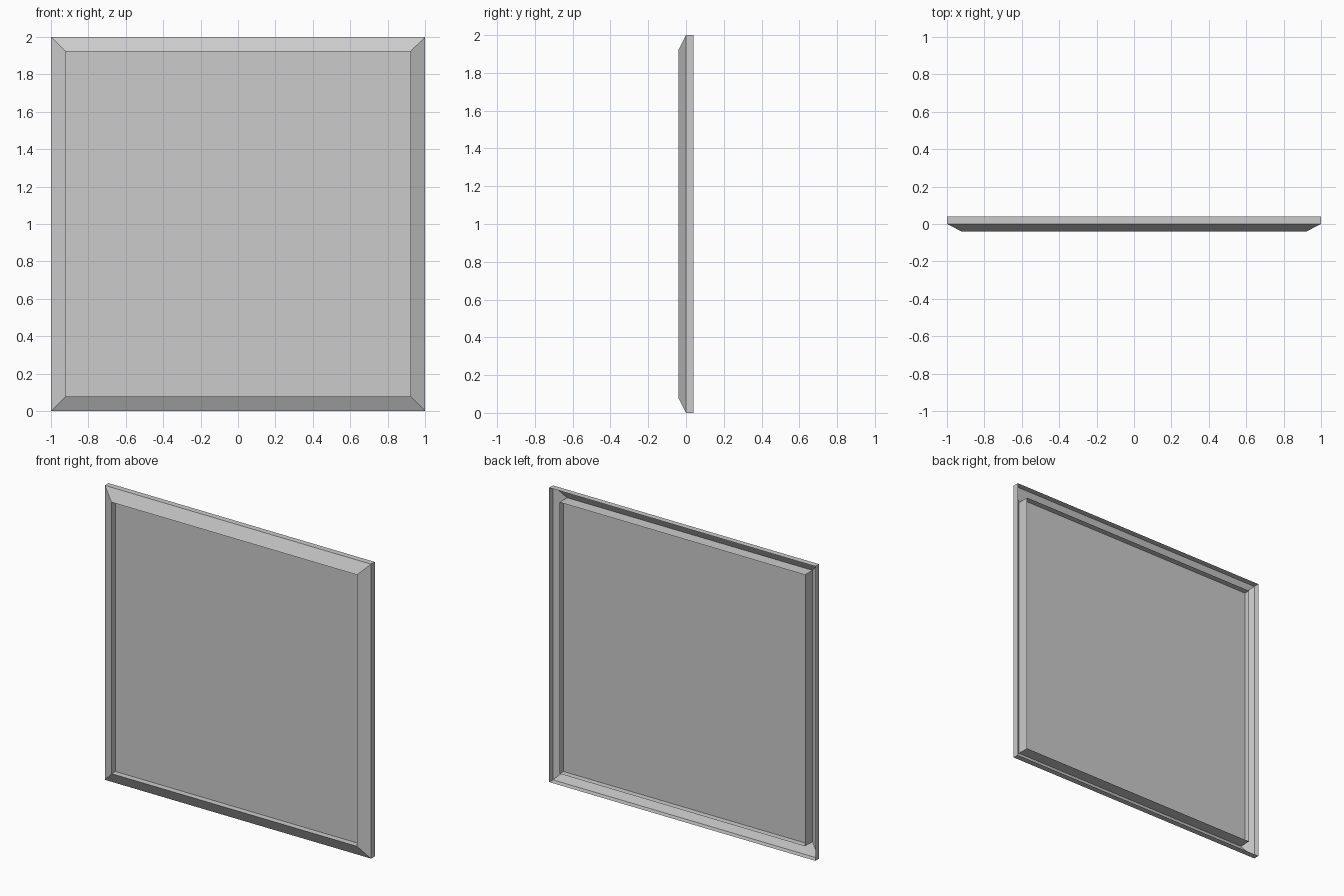
import bpy, bmesh

if "Cube" in bpy.data.objects:
    bpy.data.objects.remove(bpy.data.objects["Cube"])

INNER = 0.922   # half size of the opening


def mesh_object(name, bm):
    mesh = bpy.data.meshes.new(name)
    bm.to_mesh(mesh)
    bm.free()
    obj = bpy.data.objects.new(name, mesh)
    bpy.context.collection.objects.link(obj)
    return obj


def square(bm, half, y):
    """Square loop of vertices facing the front, centred at z = 1."""
    return [bm.verts.new((sx * half, y, 1 + sz * half))
            for sx, sz in ((-1, -1), (1, -1), (1, 1), (-1, 1))]


# Thin frame shell: outer wall, front bevel, inner wall running to the back
bm = bmesh.new()
profile = [(1, 0.04), (1, 0), (INNER, -0.04), (INNER, 0), (INNER, 0.04)]
loops = [square(bm, half, y) for half, y in profile]
for a, b in zip(loops, loops[1:]):
    for i in range(4):
        j = (i + 1) % 4
        bm.faces.new((a[i], a[j], b[j], b[i]))
# Flat panel sharing the middle loop of the inner wall
bm.faces.new(loops[3])
mesh_object("framed_panel", bm)
